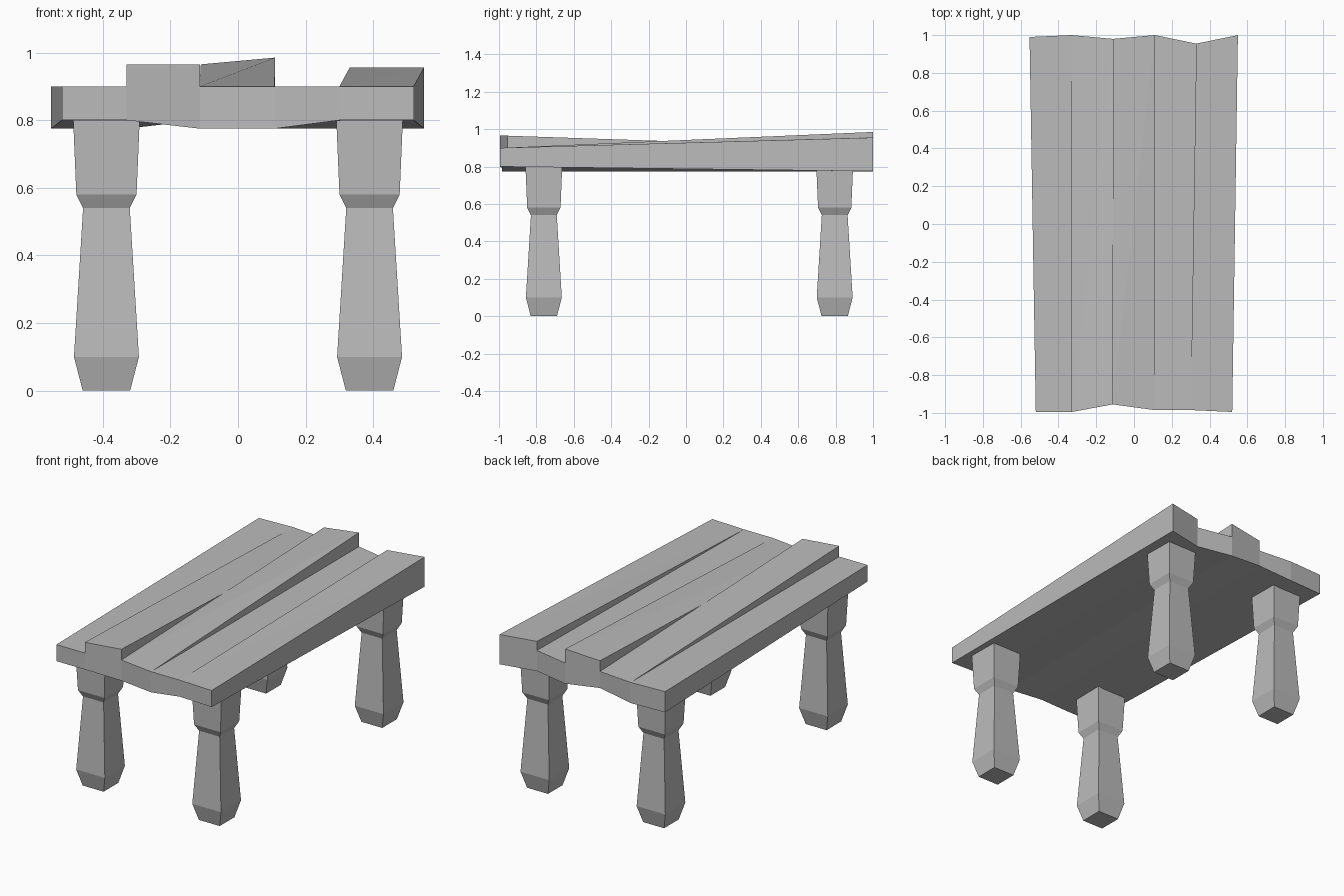
import bpy
import bmesh
from mathutils import Vector

cube = bpy.data.objects.get("Cube")
if cube:
    bpy.data.objects.remove(cube, do_unlink=True)

wood = bpy.data.materials.new("plain grey")
wood.use_nodes = True
GREY = (0.5, 0.5, 0.5, 1)
wood.diffuse_color = GREY
wood.node_tree.nodes["Principled BSDF"].inputs["Base Color"].default_value = GREY


def finish(bm, name):
    bmesh.ops.remove_doubles(bm, verts=bm.verts, dist=0.0005)
    bmesh.ops.recalc_face_normals(bm, faces=bm.faces)
    mesh = bpy.data.meshes.new(name)
    bm.to_mesh(mesh)
    bm.free()
    mesh.materials.append(wood)
    obj = bpy.data.objects.new(name, mesh)
    bpy.context.collection.objects.link(obj)
    return obj


def face(bm, *points):
    """Add a face, skipping repeated corners."""
    unique = []
    for p in points:
        if all((p - q).length > 0.0005 for q in unique):
            unique.append(p)
    if len(unique) > 2:
        bm.faces.new([bm.verts.new(p) for p in unique])


# Plank seams: underside point at the front end and at the back end
front = [Vector(p) for p in (
    (-0.52, -0.995, 0.80), (-0.33, -0.995, 0.80), (-0.113, -0.955, 0.775),
    (0.108, -0.985, 0.775), (0.30, -0.985, 0.80), (0.52, -0.995, 0.80))]
back = [Vector(p) for p in (
    (-0.553, 0.99, 0.775), (-0.33, 1.0, 0.775), (-0.11, 0.98, 0.80),
    (0.11, 1.0, 0.775), (0.33, 0.955, 0.775), (0.55, 1.0, 0.775))]

# Top heights of each plank: front, back left, back right
heights = [(0.90, 0.90, 0.90), (0.965, 0.90, 0.90), (0.90, 0.965, 0.985),
           (0.90, 0.90, 0.90), (0.90, 0.955, 0.955)]


def at(p, z):
    return Vector((p.x, p.y, z))


# Warped plank top, with step walls wherever neighbours differ in height
bm = bmesh.new()
for i, (zf, zl, zr) in enumerate(heights):
    f0, f1, b0, b1 = front[i], front[i + 1], back[i], back[i + 1]
    tf0, tf1, tb0, tb1 = at(f0, zf), at(f1, zf), at(b0, zl), at(b1, zr)
    face(bm, tf0, tf1, tb1)
    face(bm, tf0, tb1, tb0)
    face(bm, f0, b0, b1, f1)
    face(bm, f0, f1, tf1, tf0)
    face(bm, b1, b0, tb0, tb1)
    if i == 0:
        face(bm, f0, tf0, tb0, b0)
    if i == len(heights) - 1:
        face(bm, f1, b1, tb1, tf1)
    else:
        nf, nb = at(f1, heights[i + 1][0]), at(b1, heights[i + 1][1])
        df, db = zf - nf.z, zr - nb.z
        if df * db < 0:
            cross = tf1.lerp(tb1, df / (df - db))
            face(bm, tf1, nf, cross)
            face(bm, cross, nb, tb1)
        else:
            face(bm, tf1, nf, nb, tb1)
finish(bm, "plank_top")

# Square turned legs: half width and height up the profile
profile = [(0.07, 0), (0.096, 0.10), (0.069, 0.54), (0.089, 0.58), (0.0985, 0.805)]


def leg(name, x, y):
    bm = bmesh.new()
    rings = [[bm.verts.new((x + sx * w, y + sy * w, z))
              for sx, sy in ((-1, -1), (1, -1), (1, 1), (-1, 1))]
             for w, z in profile]
    for lo, hi in zip(rings, rings[1:]):
        for k in range(4):
            n = (k + 1) % 4
            bm.faces.new((lo[k], lo[n], hi[n], hi[k]))
    bm.faces.new(rings[0])
    bm.faces.new(rings[-1])
    finish(bm, name)


for end, y in (("front", -0.76), ("back", 0.795)):
    for side, x in (("left", 0.389), ("right", -0.389)):
        leg(f"{end}_{side}_leg", x, y)
